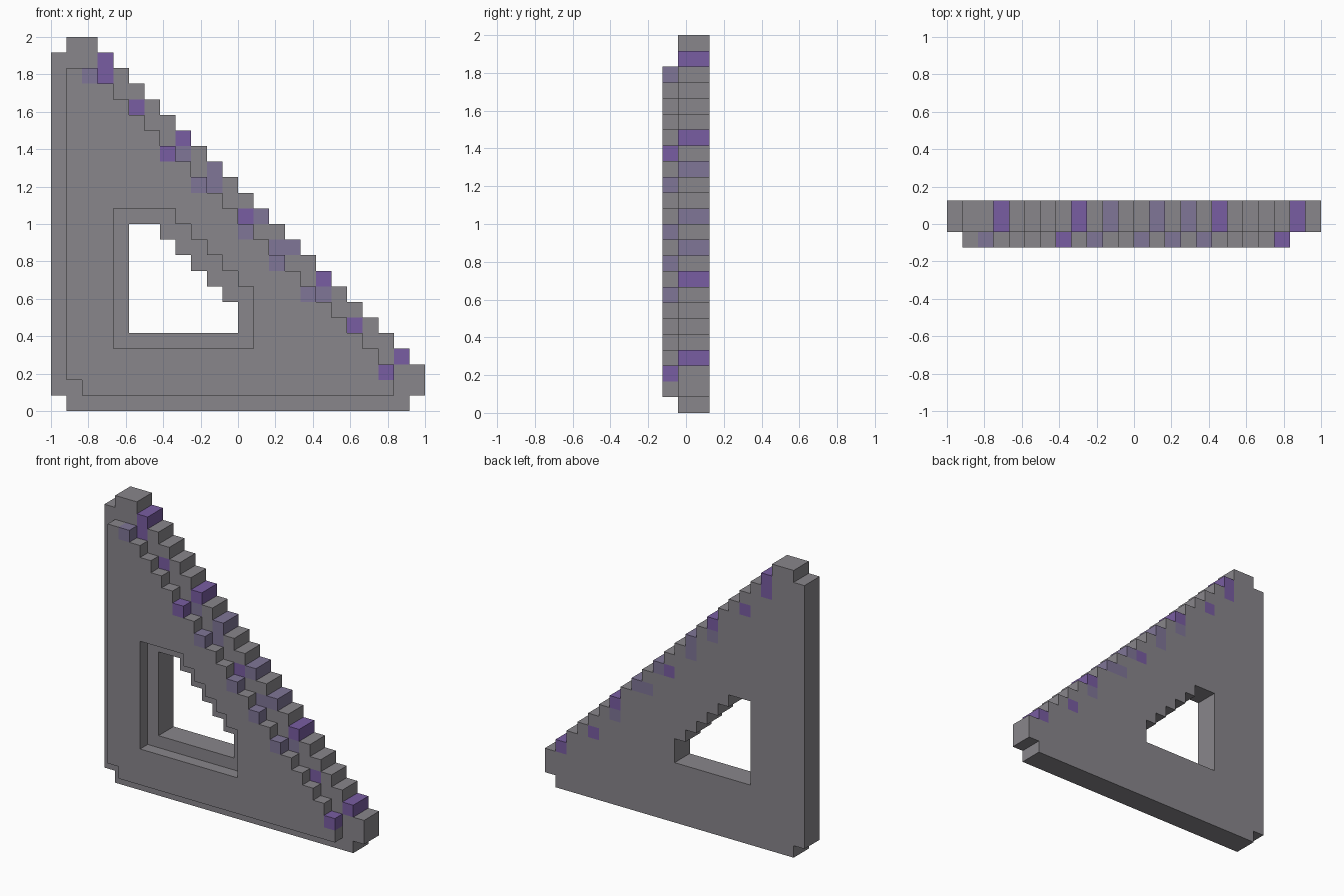
import bpy, bmesh

if "Cube" in bpy.data.objects:
    bpy.data.objects.remove(bpy.data.objects["Cube"])

U = 1 / 12                      # side of one block


def material(name, rgb):
    m = bpy.data.materials.new(name)
    m.diffuse_color = (*rgb, 1)
    m.use_nodes = True
    m.node_tree.nodes["Principled BSDF"].inputs["Base Color"].default_value = m.diffuse_color
    return m


GREY = material("grey", (0.25, 0.24, 0.26))
PURPLE = material("purple", (0.19, 0.11, 0.36))
PALE = material("pale_purple", (0.215, 0.18, 0.31))


def plate(columns, bottom, top, inner, inner_bottom, inner_top):
    """Stepped triangular plate with a stepped triangular window."""
    return {(i, k) for i in columns for k in range(bottom(i), top(i))
            if not (i in inner and inner_bottom <= k < inner_top(i))}


# Thick back plate, with clipped corners
back = plate(range(24), lambda i: int(i in (0, 23)),
             lambda i: 23 if i == 0 else min(24, 26 - i),
             range(5, 12), 5, lambda i: min(12, 18 - i))
# Thin raised front plate with a larger window
front = plate(range(1, 22), lambda i: 2 if i == 1 else 1,
              lambda i: min(22, 24 - i),
              range(4, 13), 4, lambda i: min(13, 20 - i))

solid = {(i, 0, k) for i, k in front} | {(i, j, k) for i, k in back for j in (1, 2)}

# Graduation marks along the sloping edge (column, row)
back_dark = {(3, 22), (3, 21), (5, 19), (8, 17), (12, 12), (17, 8), (19, 5), (22, 3)}
back_pale = {(8, 16), (10, 15), (10, 14), (13, 12), (14, 10), (15, 10), (17, 7)}
front_dark = {(7, 16), (21, 2)}
front_pale = {(2, 21), (9, 14), (12, 11), (14, 9), (16, 7)}
dark = {(i, 0, k) for i, k in front_dark} | {(i, j, k) for i, k in back_dark for j in (1, 2)}
pale = {(i, 0, k) for i, k in front_pale} | {(i, j, k) for i, k in back_pale for j in (1, 2)}


def blocks(name, cells, mat):
    """Skin the exposed sides of a group of blocks."""
    bm = bmesh.new()
    for c in cells:
        for axis in range(3):
            for side in (0, 1):
                n = list(c)
                n[axis] += 2 * side - 1
                if tuple(n) in solid:
                    continue
                a, b = (axis + 1) % 3, (axis + 2) % 3
                corners = []
                for da, db in ((0, 0), (1, 0), (1, 1), (0, 1)):
                    p = list(c)
                    p[axis] += side
                    p[a] += da
                    p[b] += db
                    corners.append(bm.verts.new(((p[0] - 12) * U, (p[1] - 1.5) * U, p[2] * U)))
                bm.faces.new(corners if side else corners[::-1])
    bmesh.ops.remove_doubles(bm, verts=bm.verts, dist=1e-4)
    me = bpy.data.meshes.new(name)
    bm.to_mesh(me)
    bm.free()
    me.materials.append(mat)
    bpy.context.collection.objects.link(bpy.data.objects.new(name, me))


marks = dark | pale
blocks("back_plate", {c for c in solid if c[1] > 0} - marks, GREY)
blocks("front_plate", {c for c in solid if c[1] == 0} - marks, GREY)
blocks("dark_marks", dark & solid, PURPLE)
blocks("pale_marks", pale & solid, PALE)
